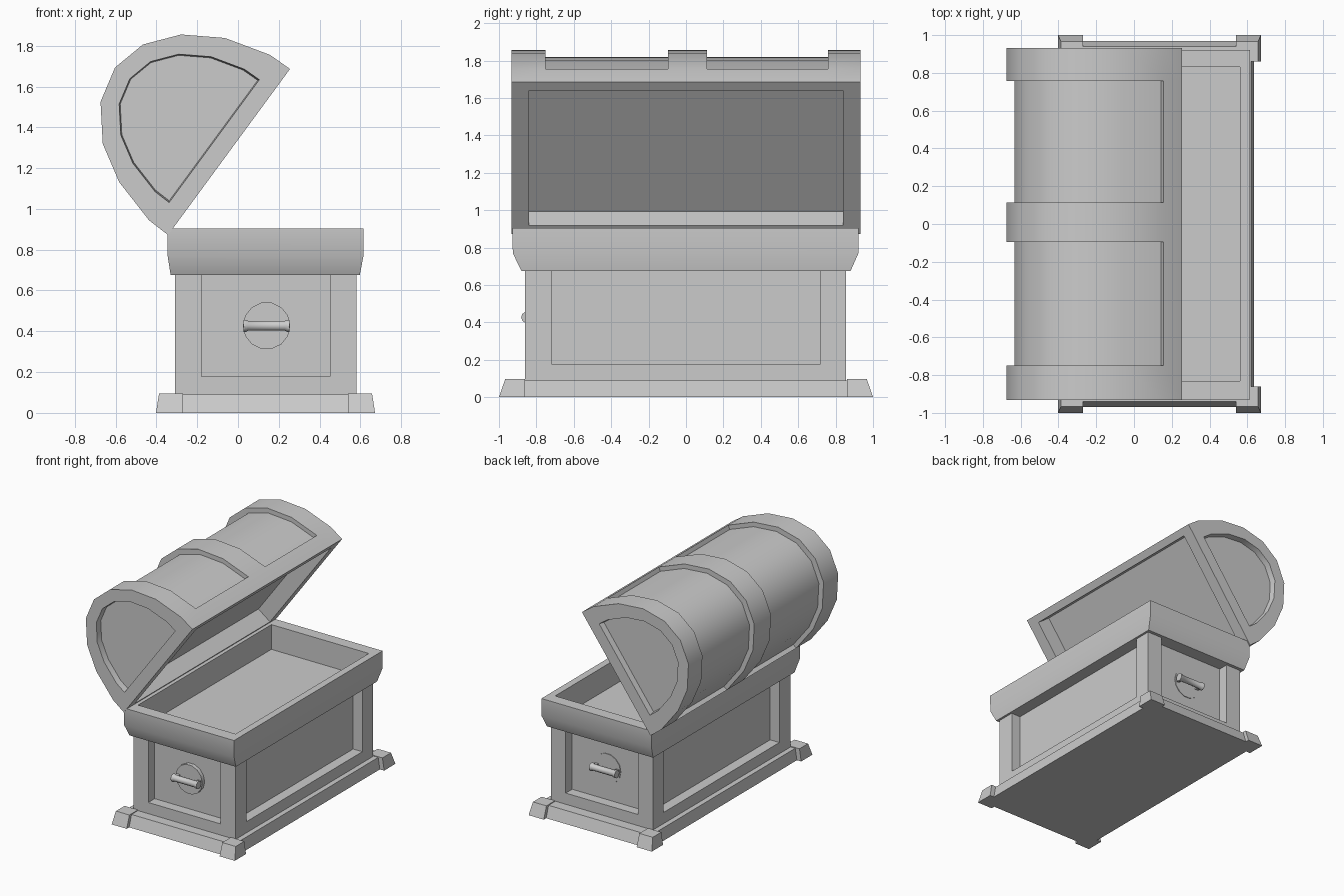
import bpy, bmesh
from math import pi, cos, sin
from mathutils import Vector, Matrix

if "Cube" in bpy.data.objects:
    bpy.data.objects.remove(bpy.data.objects["Cube"])

CX = 0.135  # centre of the chest body in x


def finish(name, bm, angle=None):
    bmesh.ops.remove_doubles(bm, verts=bm.verts, dist=0.0005)
    bmesh.ops.recalc_face_normals(bm, faces=bm.faces)
    me = bpy.data.meshes.new(name)
    bm.to_mesh(me)
    bm.free()
    ob = bpy.data.objects.new(name, me)
    bpy.context.collection.objects.link(ob)
    if angle:
        smooth(ob, angle)
    return ob


def smooth(ob, angle):
    bpy.ops.object.select_all(action='DESELECT')
    bpy.context.view_layer.objects.active = ob
    ob.select_set(True)
    bpy.ops.object.shade_smooth_by_angle(angle=angle)


def loft(name, rings, angle=None):
    """Skin a list of equal-length closed rings and cap both ends."""
    bm = bmesh.new()
    loops = [[bm.verts.new(p) for p in r] for r in rings]
    n = len(loops[0])
    for a, b in zip(loops, loops[1:]):
        for i in range(n):
            j = (i + 1) % n
            bm.faces.new((a[i], a[j], b[j], b[i]))
    bm.faces.new(loops[0])
    bm.faces.new(loops[-1])
    return finish(name, bm, angle)


def rect(x0, x1, y0, y1, z):
    return [(x0, y0, z), (x1, y0, z), (x1, y1, z), (x0, y1, z)]


def box(name, x0, x1, y0, y1, z0, z1):
    return loft(name, [rect(x0, x1, y0, y1, z0), rect(x0, x1, y0, y1, z1)])


# Base plinth and flared corner feet
loft("plinth", [rect(CX - 0.50, CX + 0.50, -0.97, 0.97, 0),
                rect(CX - 0.485, CX + 0.485, -0.94, 0.94, 0.09)])
for sx in (-1, 1):
    for sy in (-1, 1):
        xs = lambda v: CX + sx * v
        loft("foot", [rect(xs(0.405), xs(0.537), sy * 0.86, sy * 1.0, 0),
                      rect(xs(0.405), xs(0.522), sy * 0.86, sy * 0.967, 0.096)])

# Body: recessed panels, bottom rail and corner posts
D = 0.08
box("body_panels", CX - 0.445 + D, CX + 0.445 - D, -0.86 + D, 0.855 - D, 0.09, 0.68)
box("bottom_rail", CX - 0.445, CX + 0.445, -0.86, 0.855, 0.085, 0.178)
for sx in (-1, 1):
    for y0, y1 in ((-0.86, -0.72), (0.72, 0.855)):
        box("corner_post", CX + sx * 0.315, CX + sx * 0.445, y0, y1, 0.178, 0.68)

# Rim with a shallow tray inside
loft("rim_tray", [rect(-0.33, 0.597, -0.88, 0.88, 0.675),
                  rect(-0.345, 0.615, -0.926, 0.922, 0.77),
                  rect(-0.347, 0.615, -0.928, 0.922, 0.905),
                  rect(-0.29, 0.56, -0.83, 0.83, 0.905),
                  rect(-0.29, 0.56, -0.83, 0.83, 0.71)], 0.6)


# Handles: round plate and a bar with flared ends
def ring(axis, c, r, n):
    pts = []
    for i in range(n):
        a = 2 * pi * i / n
        u, v = r * cos(a), r * sin(a)
        pts.append((c[0], c[1] + u, c[2] + v) if axis == 'x'
                   else (c[0] + u, c[1], c[2] + v))
    return pts


for s, y in ((-1, 0.775), (1, 0.745)):
    loft("handle_plate", [ring('y', (0.14, s * (y - 0.03), 0.427), 0.116, 14),
                          ring('y', (0.14, s * (y + 0.035), 0.427), 0.116, 14)], 0.6)
    yb = s * (y + 0.075)
    loft("handle_bar", [ring('x', (0.14 + x, yb, 0.427), r, 10) for x, r in
                        ((-0.112, 0.031), (-0.1, 0.031), (-0.09, 0.025),
                         (0.09, 0.025), (0.1, 0.031), (0.112, 0.031))], 0.6)
    for sx in (-1, 1):
        box("handle_mount", 0.14 + sx * 0.078, 0.14 + sx * 0.105,
            s * (y + 0.01), yb, 0.41, 0.444)

# Lid: barrel profile swept along y, with raised bands and sunken panels
outer = [Vector(p) for p in (
    (0.255, 1.686), (0.157, 1.755), (-0.064, 1.838), (-0.279, 1.855), (-0.466, 1.806),
    (-0.603, 1.693), (-0.674, 1.525), (-0.663, 1.319), (-0.583, 1.132),
    (-0.436, 0.944), (-0.343, 0.872))]
mid = (outer[0] + outer[-1]) / 2
t = (outer[0] - outer[-1]).normalized()   # along the opening
nrm = Vector((-t.y, t.x))                 # from the opening into the barrel
band = outer[:2] + outer[1:10] + outer[9:]
panel = outer[:2] + [mid + (p - mid) * 0.935 for p in outer[1:10]] + outer[9:]


def inset(k, off):
    return [mid + (p - mid) * k + nrm * off for p in band]


sections = [(-0.885, inset(0.725, 0.095)), (-0.932, inset(0.74, 0.09)), (-0.932, band),
            (-0.75, band), (-0.75, panel), (-0.095, panel), (-0.095, band),
            (0.113, band), (0.113, panel), (0.758, panel), (0.758, band),
            (0.932, band), (0.932, inset(0.74, 0.09)), (0.885, inset(0.725, 0.095))]
lid = loft("lid", [[(p.x, y, p.y) for p in prof] for y, prof in sections])

# Hollow in the underside of the lid
cuts = [mid + t * a + nrm * b for a, b in
        ((-0.448, -0.1), (0.448, -0.1), (0.448, 0.125), (-0.448, 0.125))]
cutter = loft("lid_cutter", [[(p.x, y, p.y) for p in cuts] for y in (-0.84, 0.84)])
cutter.hide_render = True
mod = lid.modifiers.new("hollow", 'BOOLEAN')
mod.operation = 'DIFFERENCE'
mod.solver = 'EXACT'
mod.object = cutter
bpy.context.view_layer.objects.active = lid
bpy.ops.object.modifier_apply(modifier=mod.name)
bpy.data.objects.remove(cutter)
smooth(lid, 0.6)
